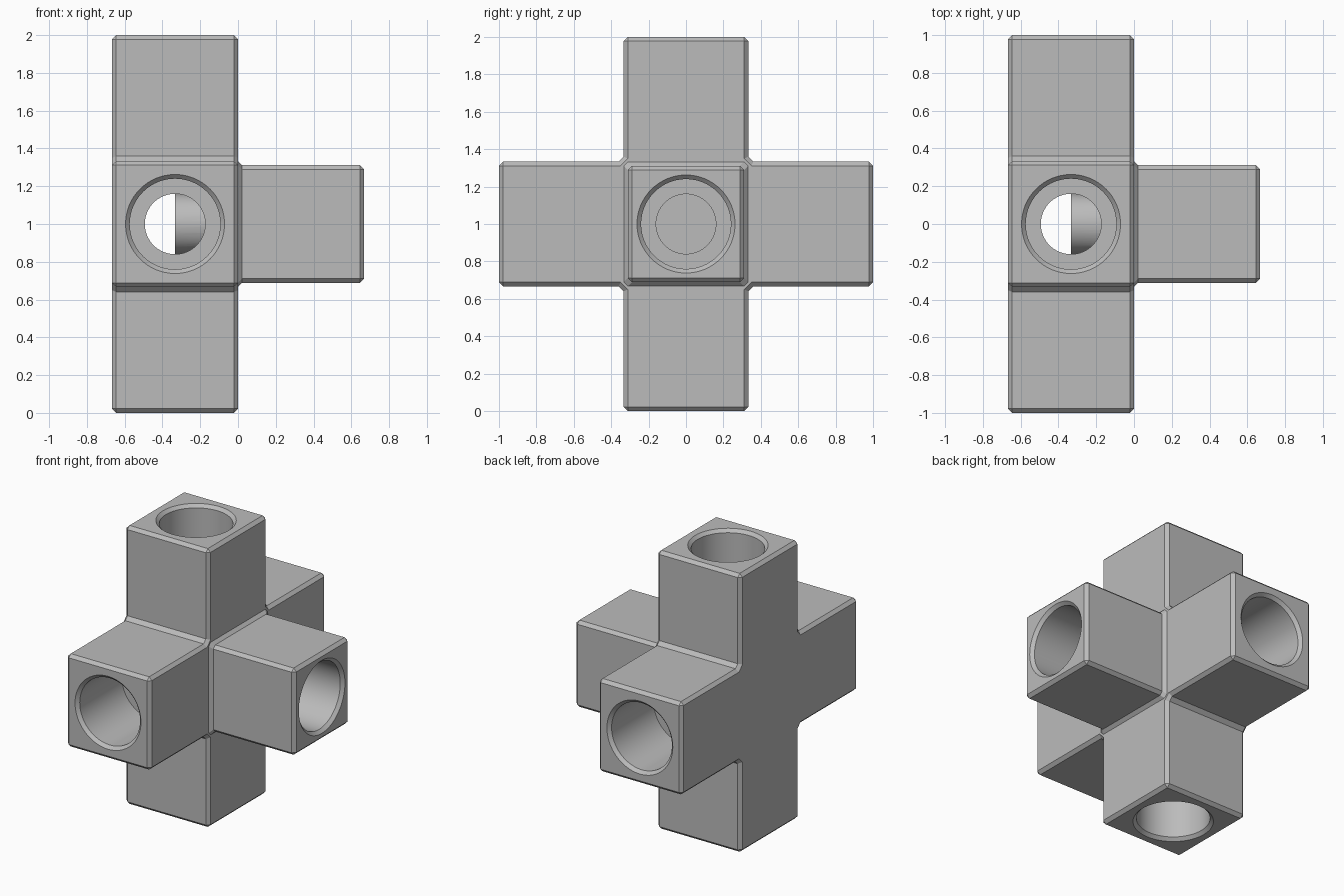
import bpy, bmesh, math
from mathutils import Matrix, Vector

if "Cube" in bpy.data.objects:
    bpy.data.objects.remove(bpy.data.objects["Cube"])

H = 1 / 3        # half width of the arms
C = 0.022        # chamfer width
HUB = Vector((-H, 0, 1))

grey = bpy.data.materials.new("plain grey")
grey.use_nodes = True
grey.diffuse_color = (0.5, 0.5, 0.5, 1)
grey.node_tree.nodes["Principled BSDF"].inputs["Base Color"].default_value = grey.diffuse_color


def make_object(name, bm):
    bmesh.ops.recalc_face_normals(bm, faces=bm.faces)
    mesh = bpy.data.meshes.new(name)
    bm.to_mesh(mesh)
    bm.free()
    mesh.materials.append(grey)
    obj = bpy.data.objects.new(name, mesh)
    bpy.context.collection.objects.link(obj)
    return obj


def loft(name, loops):
    """Skin a list of equal-length point loops and cap both ends."""
    bm = bmesh.new()
    rings = [[bm.verts.new(p) for p in loop] for loop in loops]
    n = len(rings[0])
    for a, b in zip(rings, rings[1:]):
        for i in range(n):
            j = (i + 1) % n
            bm.faces.new((a[i], a[j], b[j], b[i]))
    bm.faces.new(rings[0])
    bm.faces.new(rings[-1])
    return make_object(name, bm)


def combine(target, other, operation):
    mod = target.modifiers.new("combine", "BOOLEAN")
    mod.operation, mod.solver, mod.object = operation, "EXACT", other
    bpy.context.view_layer.objects.active = target
    bpy.ops.object.modifier_apply(modifier=mod.name)
    bpy.data.objects.remove(other)


# Four-armed cross with filled inner corners, one quarter turned four times
quarter = [(1, -H), (1, H), (H + 0.026, H), (H, H + 0.026)]
profile = []
for k in range(4):
    turn = Matrix.Rotation(k * math.pi / 2, 2)
    profile += [turn @ Vector(p) for p in quarter]
body = loft("pipe_connector", [[(x, p.x, 1 + p.y) for p in profile] for x in (-2 * H, 0)])

# Chamfer the outer right-angled edges
bm = bmesh.new()
bm.from_mesh(body.data)
sharp = [e for e in bm.edges if e.calc_face_angle_signed() > 1.2]
bmesh.ops.bevel(bm, geom=sharp, offset=C, offset_type="OFFSET", segments=1,
                profile=0.5, affect="EDGES")
bm.to_mesh(body.data)
bm.free()


# Side arm: chamfered square section, flared at its root
def section(x, half, cut):
    pts = []
    for k in range(4):
        turn = Matrix.Rotation(k * math.pi / 2, 2)
        for p in ((half, half - cut), (half - cut, half)):
            q = turn @ Vector(p)
            pts.append((x, q.x, 1 + q.y))
    return pts


arm = loft("side_arm", [section(-0.08, 0.25, C), section(-0.001, H, C),
                        section(C, H - C, C), section(2 * H - C, H - C, C),
                        section(2 * H, H - 2 * C, 0.0005)])
combine(body, arm, "UNION")

# Stepped bores with countersunk mouths; the side bore is blind
mouth = [(0.5, 0.16), (0.5, 0.24), (1 - C, 0.24), (1.01, 0.272)]
through = [(-d, r) for d, r in reversed(mouth)] + mouth
blind = [(0, 0.16)] + mouth


def bore(name, steps, axis):
    turn = Vector((0, 0, 1)).rotation_difference(Vector(axis))
    loops = []
    for d, r in steps:
        angles = [math.tau * i / 64 for i in range(64)]
        loops.append([HUB + turn @ Vector((r * math.cos(a), r * math.sin(a), d)) for a in angles])
    return loft(name, loops)


for name, steps, axis in (("upright_bore", through, (0, 0, 1)),
                          ("depth_bore", through, (0, 1, 0)),
                          ("side_bore", blind, (1, 0, 0))):
    combine(body, bore(name, steps, axis), "DIFFERENCE")

# Smooth the bores while keeping chamfers crisp
bpy.ops.object.select_all(action="DESELECT")
body.select_set(True)
bpy.context.view_layer.objects.active = body
bpy.ops.object.shade_smooth_by_angle(angle=math.radians(25))
